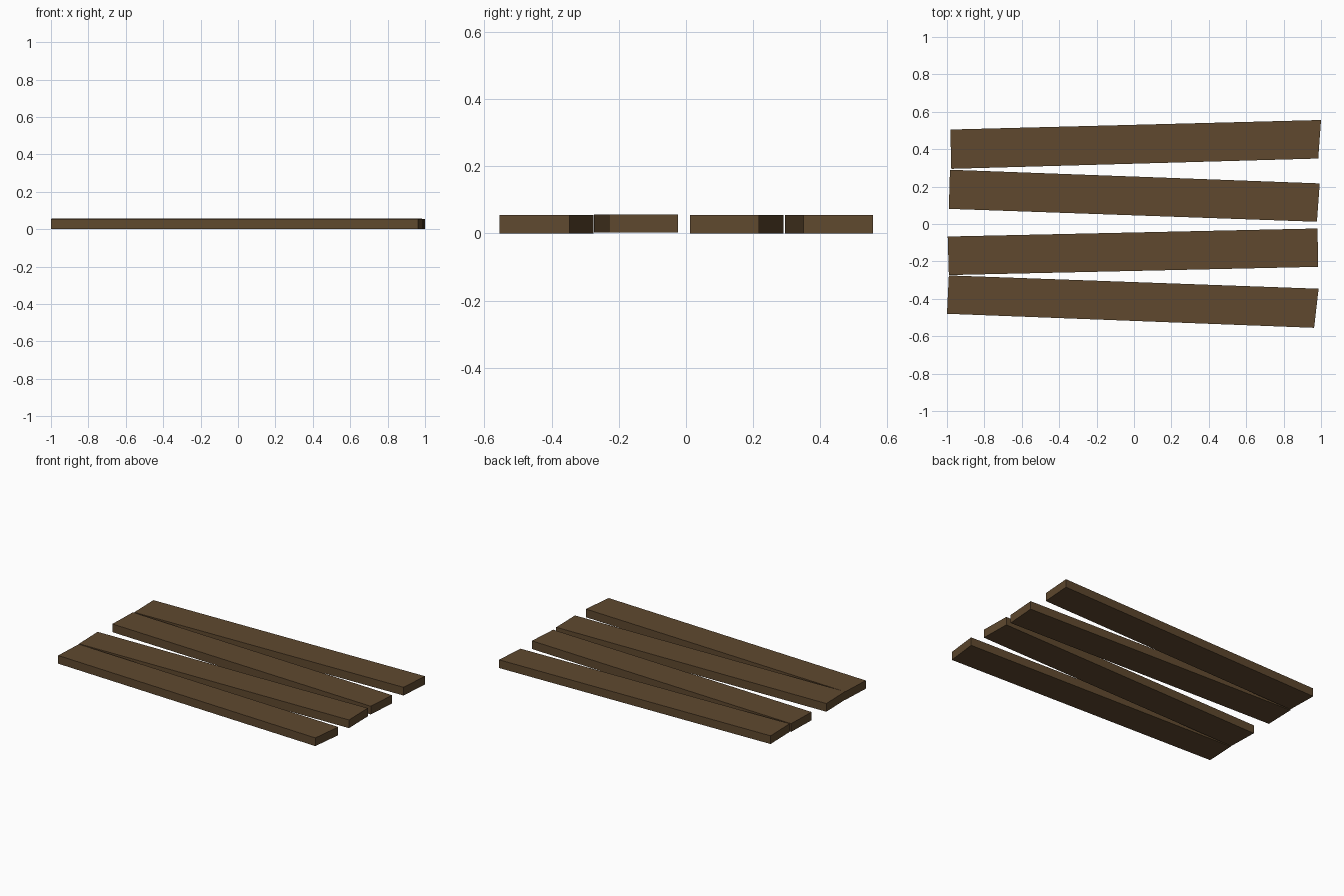
import bpy, bmesh

if "Cube" in bpy.data.objects:
    bpy.data.objects.remove(bpy.data.objects["Cube"])

wood = bpy.data.materials.new("dark brown wood")
wood.diffuse_color = (0.115, 0.066, 0.028, 1)
wood.use_nodes = True
wood.node_tree.nodes["Principled BSDF"].inputs["Base Color"].default_value = wood.diffuse_color

THICK = 0.055


def plank(name, outline, z):
    """Extrude a four-cornered outline into a flat board."""
    bm = bmesh.new()
    face = bm.faces.new([bm.verts.new((x, y, z)) for x, y in outline])
    top = bmesh.ops.extrude_face_region(bm, geom=[face])["geom"]
    bmesh.ops.translate(bm, vec=(0, 0, THICK),
                        verts=[v for v in top if isinstance(v, bmesh.types.BMVert)])
    bmesh.ops.recalc_face_normals(bm, faces=bm.faces)
    mesh = bpy.data.meshes.new(name)
    bm.to_mesh(mesh)
    bm.free()
    mesh.materials.append(wood)
    bpy.context.collection.objects.link(bpy.data.objects.new(name, mesh))


# Four loosely laid boards, back to front, with crooked sawn ends
plank("back_plank", [(-0.977, 0.295), (0.985, 0.35), (1.0, 0.556), (-0.982, 0.505)], 0)
plank("mid_back_plank", [(-0.99, 0.081), (0.978, 0.012), (0.993, 0.217), (-0.984, 0.29)], 0)
plank("mid_front_plank", [(-0.99, -0.273), (0.985, -0.229), (0.981, -0.024), (-0.996, -0.067)], 0.002)
plank("front_plank", [(-1.0, -0.48), (0.963, -0.555), (0.987, -0.346), (-0.99, -0.275)], 0)
